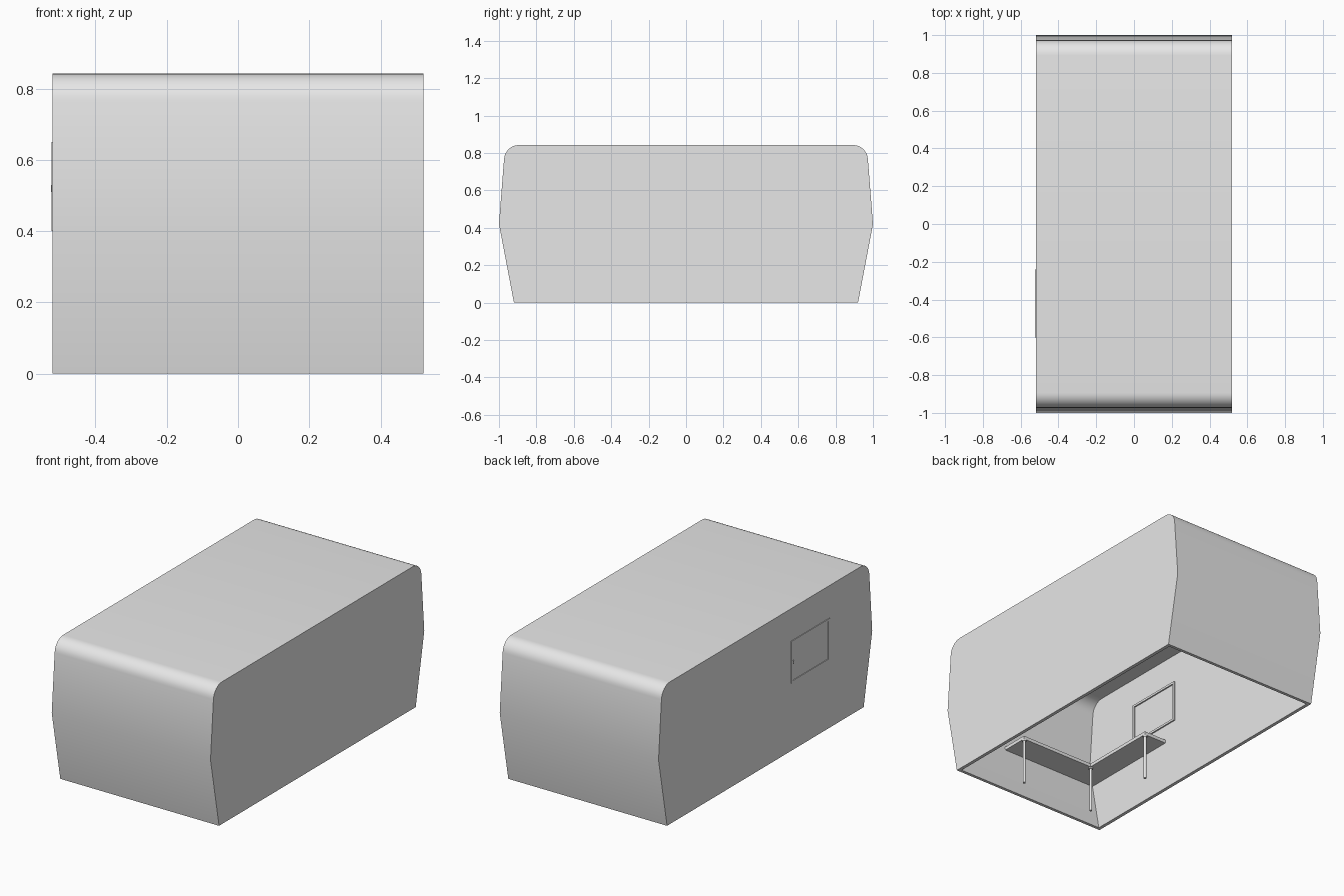
import bpy, bmesh, math

if "Cube" in bpy.data.objects:
    bpy.data.objects.remove(bpy.data.objects["Cube"])

grey = bpy.data.materials.new("light_grey")
grey.diffuse_color = (0.8, 0.8, 0.8, 1)
grey.use_nodes = True
grey.node_tree.nodes["Principled BSDF"].inputs["Base Color"].default_value = grey.diffuse_color


def add_object(name, bm, smooth=False):
    bmesh.ops.recalc_face_normals(bm, faces=bm.faces)
    me = bpy.data.meshes.new(name)
    bm.to_mesh(me)
    bm.free()
    me.materials.append(grey)
    ob = bpy.data.objects.new(name, me)
    bpy.context.collection.objects.link(ob)
    if smooth:
        bpy.ops.object.select_all(action='DESELECT')
        ob.select_set(True)
        bpy.context.view_layer.objects.active = ob
        bpy.ops.object.shade_smooth_by_angle(angle=math.radians(30))
    return ob


def add_box(bm, x0, x1, y0, y1, z0, z1):
    vs = bmesh.ops.create_cube(bm, size=1)["verts"]
    for v in vs:
        v.co = (x0 if v.co.x < 0 else x1,
                y0 if v.co.y < 0 else y1,
                z0 if v.co.z < 0 else z1)


def add_cylinder(bm, x, y, z0, z1, r):
    vs = bmesh.ops.create_cone(bm, cap_ends=True, segments=16, radius1=r,
                               radius2=r, depth=z1 - z0)["verts"]
    bmesh.ops.translate(bm, verts=vs, vec=(x, y, (z0 + z1) / 2))


# Shell profile: sloped lower wall, waist, rounded roof corner, mirrored in y
half = [(0.92, 0.0), (1.0, 0.42)]
for i in range(9):
    a = math.radians(4 + 86 * i / 8)
    half.append((0.893 + 0.08 * math.cos(a), 0.762 + 0.08 * math.sin(a)))
profile = half + [(-y, z) for y, z in reversed(half)]

# Cabin shell: outer and inner skins joined by a flat rim, open underneath
bm = bmesh.new()
rims = []
for hx, sy, sz in ((0.52, 1.0, 1.0), (0.50, 0.98, 0.976)):
    rings = [[bm.verts.new((x, y * sy, z * sz)) for y, z in profile]
             for x in (-hx, hx)]
    a, b = rings
    for i in range(len(profile) - 1):
        bm.faces.new((a[i], a[i + 1], b[i + 1], b[i]))
    bm.faces.new(a)
    bm.faces.new(b)
    rims.append((a[0], a[-1], b[-1], b[0]))
outer, inner = rims
for i in range(4):
    j = (i + 1) % 4
    bm.faces.new((outer[i], outer[j], inner[j], inner[i]))
add_object("cabin_shell", bm, smooth=True)

# Window frame passing through the left wall, with a small latch
bm = bmesh.new()
x0, x1, w = -0.524, -0.492, 0.013
y0, y1, z0, z1 = -0.60, -0.24, 0.40, 0.65
add_box(bm, x0, x1, y0, y1, z0, z0 + w)
add_box(bm, x0, x1, y0, y1, z1 - w, z1)
add_box(bm, x0, x1, y0, y0 + w, z0 + w, z1 - w)
add_box(bm, x0, x1, y1 - w, y1, z0 + w, z1 - w)
add_object("window_frame", bm)
bm = bmesh.new()
add_box(bm, -0.525, -0.515, -0.262, -0.252, 0.51, 0.53)
add_object("window_latch", bm)

# L-shaped corner bench
outline = [(-0.505, -0.965), (0.135, -0.965), (0.135, -0.795),
           (-0.35, -0.795), (-0.35, -0.323), (-0.505, -0.323)]
bm = bmesh.new()
face = bm.faces.new([bm.verts.new((x, y, 0.29)) for x, y in outline])
ext = bmesh.ops.extrude_face_region(bm, geom=[face])["geom"]
bmesh.ops.translate(bm, vec=(0, 0, 0.02),
                    verts=[v for v in ext if isinstance(v, bmesh.types.BMVert)])
add_object("corner_bench", bm)

# Bench legs with mounting flanges
for name, x, y in (("right_leg", 0.125, -0.805), ("corner_leg", -0.36, -0.805),
                   ("rear_leg", -0.36, -0.333)):
    bm = bmesh.new()
    add_cylinder(bm, x, y, 0.015, 0.29, 0.008)
    add_cylinder(bm, x, y, 0.282, 0.29, 0.013)
    add_object("bench_" + name, bm, smooth=True)
